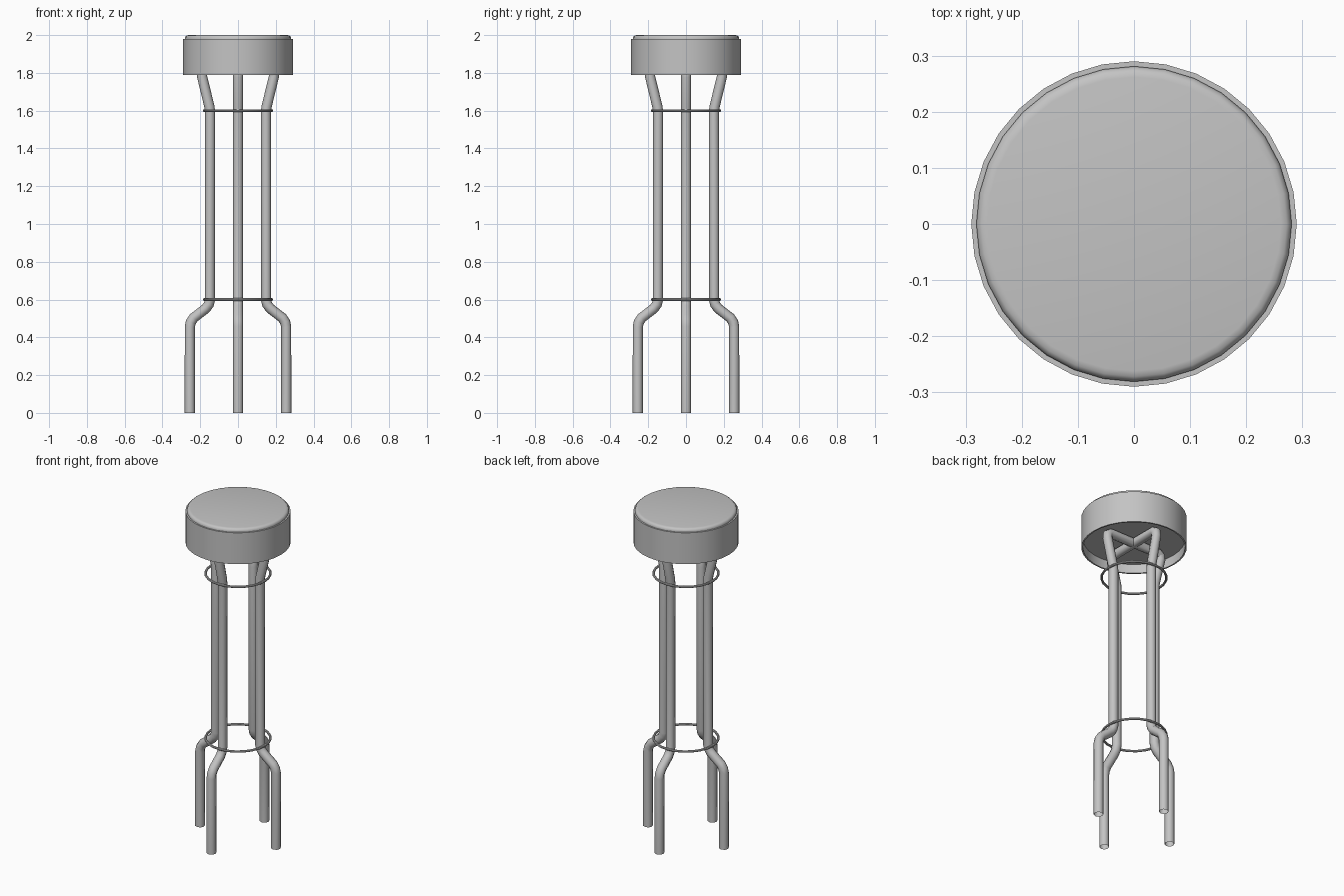
import bpy
import bmesh
import math
from mathutils import Matrix

cube = bpy.data.objects.get("Cube")
if cube:
    bpy.data.objects.remove(cube, do_unlink=True)

metal = bpy.data.materials.new("grey")
metal.use_nodes = True
GREY = (0.55, 0.55, 0.55, 1)
metal.diffuse_color = GREY
metal.node_tree.nodes["Principled BSDF"].inputs["Base Color"].default_value = GREY


def finish(obj, angle=35):
    obj.data.materials.clear()
    obj.data.materials.append(metal)
    bpy.ops.object.select_all(action="DESELECT")
    obj.select_set(True)
    bpy.context.view_layer.objects.active = obj
    bpy.ops.object.shade_smooth_by_angle(angle=math.radians(angle))


def lathe(name, profile, steps=32, closed=False):
    """Spin an (r, z) profile around the z axis."""
    bm = bmesh.new()
    verts = [bm.verts.new((r, 0, z)) for r, z in profile]
    pairs = list(zip(verts, verts[1:]))
    if closed:
        pairs.append((verts[-1], verts[0]))
    edges = [bm.edges.new(p) for p in pairs]
    bmesh.ops.spin(bm, geom=verts + edges, cent=(0, 0, 0), axis=(0, 0, 1),
                   angle=math.tau, steps=steps)
    bmesh.ops.remove_doubles(bm, verts=bm.verts, dist=0.0002)
    bmesh.ops.recalc_face_normals(bm, faces=bm.faces)
    mesh = bpy.data.meshes.new(name)
    bm.to_mesh(mesh)
    bm.free()
    obj = bpy.data.objects.new(name, mesh)
    bpy.context.collection.objects.link(obj)
    finish(obj)
    return obj


def bent_tube(name, points, radius, turn):
    """Open-ended eight-sided tube along an (x, z) path, turned about z."""
    curve = bpy.data.curves.new(name + "_path", "CURVE")
    curve.dimensions = "3D"
    curve.bevel_depth = radius
    curve.bevel_resolution = 2
    spline = curve.splines.new("POLY")
    spline.points.add(len(points) - 1)
    for p, (x, z) in zip(spline.points, points):
        p.co = (x, 0, z, 1)
    helper = bpy.data.objects.new(name + "_path", curve)
    bpy.context.collection.objects.link(helper)
    deps = bpy.context.evaluated_depsgraph_get()
    mesh = bpy.data.meshes.new_from_object(helper.evaluated_get(deps))
    bpy.data.objects.remove(helper, do_unlink=True)
    mesh.transform(Matrix.Rotation(turn, 4, "Z"))
    obj = bpy.data.objects.new(name, mesh)
    bpy.context.collection.objects.link(obj)
    finish(obj, 50)


# Seat: thin outer band with a rounded cushion set inside it
lathe("seat_band", [(0.29, 1.79), (0.29, 1.98), (0.281, 1.98), (0.281, 1.79)],
      closed=True)
lathe("seat_cushion", [(0, 1.845), (0.281, 1.845), (0.281, 1.985),
                       (0.278, 1.993), (0.272, 1.998), (0.262, 2.0), (0, 2.0)])

# Legs: each opposite pair is one tube crossing under the seat
half = [(0.255, 0), (0.255, 0.455), (0.25, 0.48), (0.235, 0.503),
        (0.17, 0.553), (0.154, 0.575), (0.148, 0.6), (0.148, 1.59),
        (0.151, 1.62), (0.19, 1.78), (0.19, 1.805), (0.17, 1.818)]
pair = half + [(-x, z) for x, z in reversed(half)]
bent_tube("side_legs", pair, 0.027, 0)
bent_tube("front_back_legs", pair, 0.027, math.pi / 2)

# Rings that bind the legs together
for name, height in (("lower_ring", 0.6), ("upper_ring", 1.6)):
    section = [(0.179 + 0.007 * math.cos(a), height + 0.007 * math.sin(a))
               for a in (math.tau * i / 8 for i in range(8))]
    lathe(name, section, steps=24, closed=True)
